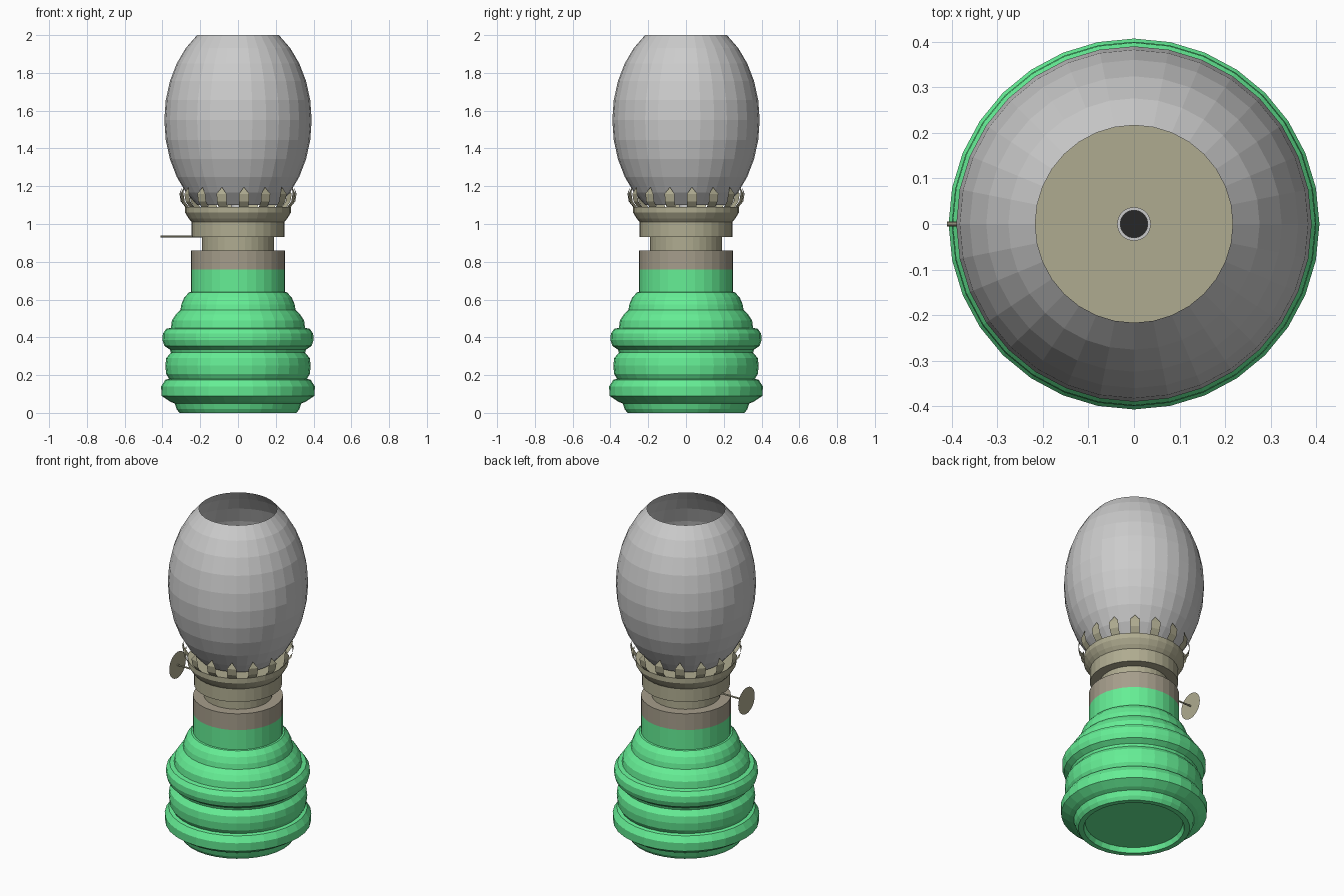
import bpy, math
from math import sin, cos, pi

if "Cube" in bpy.data.objects:
    bpy.data.objects.remove(bpy.data.objects["Cube"])

SIDES = 32


def material(name, rgb):
    m = bpy.data.materials.new(name)
    m.diffuse_color = (*rgb, 1)
    m.use_nodes = True
    m.node_tree.nodes["Principled BSDF"].inputs["Base Color"].default_value = m.diffuse_color
    return m


green = material("green_enamel", (0.13, 0.85, 0.30))
olive = material("aged_brass", (0.43, 0.41, 0.28))
brown = material("dark_brass", (0.38, 0.34, 0.26))
black = material("char", (0.02, 0.02, 0.02))


def add_mesh(name, verts, faces, mat=None):
    me = bpy.data.meshes.new(name)
    me.from_pydata(verts, [], faces)
    me.update()
    ob = bpy.data.objects.new(name, me)
    bpy.context.collection.objects.link(ob)
    if mat:
        me.materials.append(mat)
    return ob


def lathe(name, profile, mat=None, sides=SIDES, cap_start=False, cap_end=False):
    """Spin (radius, z) points, listed bottom to top on the outside."""
    verts = [(r * cos(2 * pi * i / sides), r * sin(2 * pi * i / sides), z)
             for r, z in profile for i in range(sides)]
    faces = []
    for k in range(len(profile) - 1):
        for i in range(sides):
            j = (i + 1) % sides
            faces.append((k * sides + i, k * sides + j,
                          (k + 1) * sides + j, (k + 1) * sides + i))
    if cap_start:
        faces.append(tuple(reversed(range(sides))))
    if cap_end:
        n = (len(profile) - 1) * sides
        faces.append(tuple(range(n, n + sides)))
    return add_mesh(name, verts, faces, mat)


# Ribbed fuel tank with a recessed underside
lathe("fuel_tank", [
    (0.27, 0.03), (0.28, 0.0), (0.31, 0.0), (0.325, 0.02), (0.335, 0.05),
    (0.36, 0.06), (0.405, 0.09), (0.407, 0.14), (0.385, 0.175),
    (0.365, 0.18), (0.38, 0.205), (0.385, 0.25), (0.38, 0.29),
    (0.355, 0.32), (0.36, 0.335), (0.39, 0.355), (0.40, 0.385),
    (0.398, 0.42), (0.38, 0.445), (0.355, 0.45), (0.35, 0.49),
    (0.33, 0.52), (0.305, 0.545), (0.30, 0.575), (0.285, 0.61),
    (0.26, 0.638), (0.25, 0.64), (0.25, 0.76)], green, cap_start=True)

# Burner: lower collar, then narrow neck and flared gallery
lathe("lower_collar", [(0.25, 0.76), (0.25, 0.86), (0.19, 0.86)], brown)
lathe("burner", [
    (0.19, 0.86), (0.19, 0.93), (0.245, 0.93), (0.245, 1.01),
    (0.262, 1.03), (0.28, 1.06), (0.28, 1.09)], olive, cap_end=True)

# Pointed prongs gripping the chimney
verts, faces = [], []
rows = [(0.275, 1.085, 0.025), (0.302, 1.12, 0.026), (0.309, 1.16, 0.027)]
for k in range(16):
    a = math.radians(6 + 22.5 * k)
    b = len(verts)

    def place(r, t, z):
        verts.append((r * cos(a) - t * sin(a), r * sin(a) + t * cos(a), z))

    for r, z, w in rows:
        place(r, -w, z)
        place(r, w, z)
    place(0.298, 0, 1.195)
    faces += [(b, b + 1, b + 3, b + 2), (b + 2, b + 3, b + 5, b + 4),
              (b + 4, b + 5, b + 6)]
add_mesh("prongs", verts, faces, olive)

# Chimney: stretched sphere cut off at both ends
step = pi / 16
lathe("glass_chimney", [(0.39 * cos(i * step), 1.55 + 0.541 * sin(i * step))
                        for i in range(-5, 6)])

# Wick and its tube
lathe("wick_tube", [(0.037, 1.09), (0.037, 1.20), (0.030, 1.20), (0.030, 1.15)])
lathe("wick", [(0.030, 1.09), (0.030, 1.195)], black, cap_end=True)

# Wick adjuster: thin rod along x with a flat round knob
rod = lathe("adjuster_rod", [(0.005, 0.18), (0.005, 0.41)], olive, 8, True, True)
rod.rotation_euler = (0, -pi / 2, 0)
rod.location = (0, 0, 0.934)
add_mesh("adjuster_knob",
         [(-0.41, -0.08 * cos(2 * pi * i / SIDES), 0.934 + 0.08 * sin(2 * pi * i / SIDES))
          for i in range(SIDES)], [tuple(range(SIDES))], olive)
